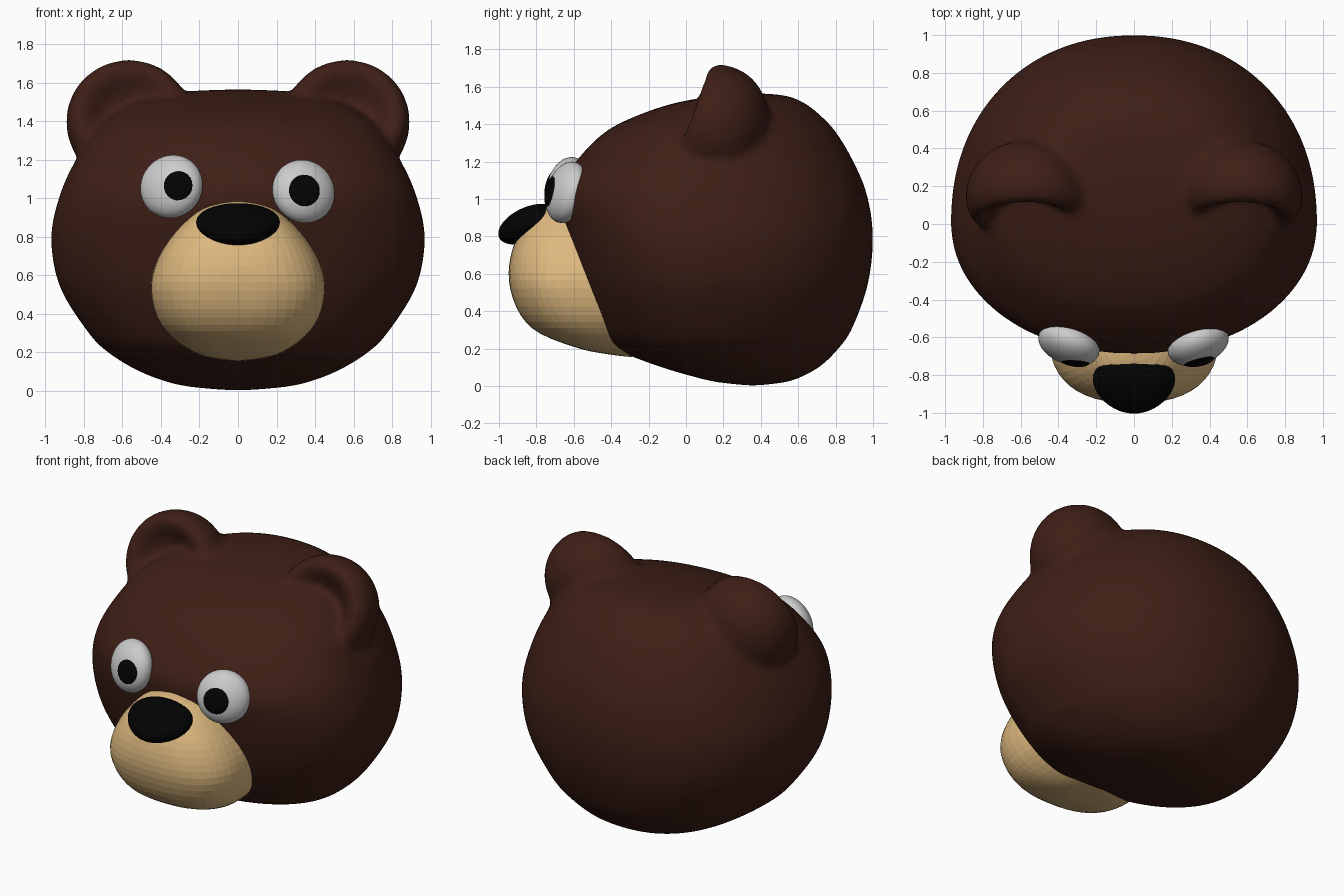
import bpy, bmesh, math
from mathutils import Vector, Matrix, Euler

if "Cube" in bpy.data.objects:
    bpy.data.objects.remove(bpy.data.objects["Cube"])


def material(name, rgb):
    m = bpy.data.materials.new(name)
    m.diffuse_color = (*rgb, 1)
    m.use_nodes = True
    m.node_tree.nodes["Principled BSDF"].inputs["Base Color"].default_value = m.diffuse_color
    return m


brown = material("brown", (0.048, 0.0135, 0.008))
tan = material("tan", (0.72, 0.48, 0.21))
black = material("black", (0.001, 0.001, 0.001))


def spline(rows, steps):
    """Catmull-Rom interpolation through rows of numbers."""
    vs = [Vector(r) for r in rows]
    out = []
    for i in range(len(vs) - 1):
        p0, p1, p2 = vs[max(i - 1, 0)], vs[i], vs[i + 1]
        p3 = vs[min(i + 2, len(vs) - 1)]
        for k in range(steps):
            t = k / steps
            out.append(0.5 * (2 * p1 + (p2 - p0) * t + (2 * p0 - 5 * p1 + 4 * p2 - p3) * t * t
                              + (3 * p1 - p0 - 3 * p2 + p3) * t ** 3))
    return out + [vs[-1]]


def skin(bm, rings):
    """Bridge rings of points; the first and last ring collapse to a pole."""
    first, last = bm.verts.new(rings[0][0]), bm.verts.new(rings[-1][0])
    loops = [[bm.verts.new(p) for p in r] for r in rings[1:-1]]
    n = len(loops[0])
    for j in range(n):
        k = (j + 1) % n
        bm.faces.new((first, loops[0][k], loops[0][j]))
        bm.faces.new((last, loops[-1][j], loops[-1][k]))
        for a, b in zip(loops, loops[1:]):
            bm.faces.new((a[j], a[k], b[k], b[j]))


def level_rings(rows, steps, n, shift, power):
    """Horizontal sections from rows of (z, half width, front y, back y)."""
    rings = []
    for z, w, yf, yb in spline(rows, steps):
        yc = (yf + yb) / 2 - shift * w
        ring = []
        for j in range(n):
            a = math.tau * j / n
            c, s = math.cos(a), math.sin(a)
            x = math.copysign(abs(c) ** (2 / power), c) * w
            y = math.copysign(abs(s) ** (2 / power), s)
            ring.append(Vector((x, yc + y * ((yb - yc) if y > 0 else (yc - yf)), z)))
        rings.append(ring)
    return rings


def finish(bm, name, mat, smooth):
    bmesh.ops.recalc_face_normals(bm, faces=bm.faces)
    me = bpy.data.meshes.new(name)
    bm.to_mesh(me)
    bm.free()
    ob = bpy.data.objects.new(name, me)
    bpy.context.collection.objects.link(ob)
    if mat:
        me.materials.append(mat)
    for p in me.polygons:
        p.use_smooth = smooth
    return ob


def ellipsoid(name, loc, radii, rot, mat, taper=0.0):
    bm = bmesh.new()
    bmesh.ops.create_uvsphere(bm, u_segments=40, v_segments=24, radius=1)
    for v in bm.verts:
        v.co.x *= 1 + taper * v.co.y
    m = Matrix.LocRotScale(Vector(loc), Euler([math.radians(r) for r in rot]), Vector(radii))
    bmesh.ops.transform(bm, matrix=m, verts=bm.verts)
    return finish(bm, name, mat, True)


# Head with cupped ears, fused into one smooth skin
head_rows = [
    (0.00, 0.0, 0.36, 0.36), (0.02, 0.24, 0.17, 0.53), (0.05, 0.38, 0.04, 0.62),
    (0.11, 0.53, -0.16, 0.725), (0.20, 0.675, -0.38, 0.815), (0.30, 0.775, -0.475, 0.885),
    (0.54, 0.925, -0.58, 0.972), (0.80, 0.97, -0.65, 1.0), (1.03, 0.92, -0.685, 0.966),
    (1.21, 0.835, -0.58, 0.89), (1.36, 0.73, -0.43, 0.80), (1.45, 0.62, -0.25, 0.715),
    (1.515, 0.49, -0.05, 0.63), (1.553, 0.28, 0.18, 0.53), (1.565, 0.0, 0.38, 0.38)]
ear_profile = [
    (0, -0.10), (0.08, -0.095), (0.15, -0.06), (0.20, -0.015), (0.25, 0.015), (0.295, 0.0),
    (0.325, -0.07), (0.322, -0.17), (0.285, -0.26), (0.21, -0.34), (0.11, -0.39), (0, -0.41)]
bm = bmesh.new()
skin(bm, level_rings(head_rows, 4, 72, 0.17, 2.14))
for side in (-1, 1):
    place = Matrix.Translation((side * 0.565, 0.04, 1.435)) @ Matrix.Rotation(math.radians(70), 4, 'X')
    skin(bm, [[place @ Vector((r * math.cos(math.tau * j / 40), r * math.sin(math.tau * j / 40), d))
               for j in range(40)] for r, d in spline(ear_profile, 3)])
head = finish(bm, "head_and_ears", brown, True)
fuse = head.modifiers.new("fuse", 'REMESH')
fuse.mode = 'VOXEL'
fuse.voxel_size = 0.022
fuse.use_smooth_shade = True
blend = head.modifiers.new("blend", 'SMOOTH')
blend.factor = 0.5
blend.iterations = 14

# Muzzle, faceted
muzzle_rows = [
    (0.155, 0.0, -0.30, -0.30), (0.17, 0.13, -0.42, -0.20), (0.20, 0.23, -0.57, -0.15),
    (0.28, 0.345, -0.78, -0.15), (0.38, 0.42, -0.885, -0.15), (0.52, 0.452, -0.94, -0.2),
    (0.65, 0.43, -0.945, -0.2), (0.78, 0.36, -0.91, -0.25), (0.90, 0.25, -0.84, -0.35),
    (0.96, 0.15, -0.77, -0.45), (0.99, 0.0, -0.65, -0.65)]
bm = bmesh.new()
skin(bm, level_rings(muzzle_rows, 3, 48, 0.0, 2.5))
finish(bm, "muzzle", tan, False)

# Nose, narrower towards the tip
ellipsoid("nose", (0, -0.845, 0.865), (0.215, 0.17, 0.09), (25, 0, 0), black, 0.15)

# Eyes and pupils, slightly uneven
for side, name, ex, ez, px in ((-1, "left", -0.345, 1.06, -0.32), (1, "right", 0.34, 1.035, 0.34)):
    ellipsoid(name + "_eye", (ex, -0.637, ez), (0.168, 0.168, 0.10), (75, 0, side * 20), None)
    ellipsoid(name + "_pupil", (px, -0.722, ez + 0.005), (0.085, 0.085, 0.028), (78, 0, side * 10), black)
